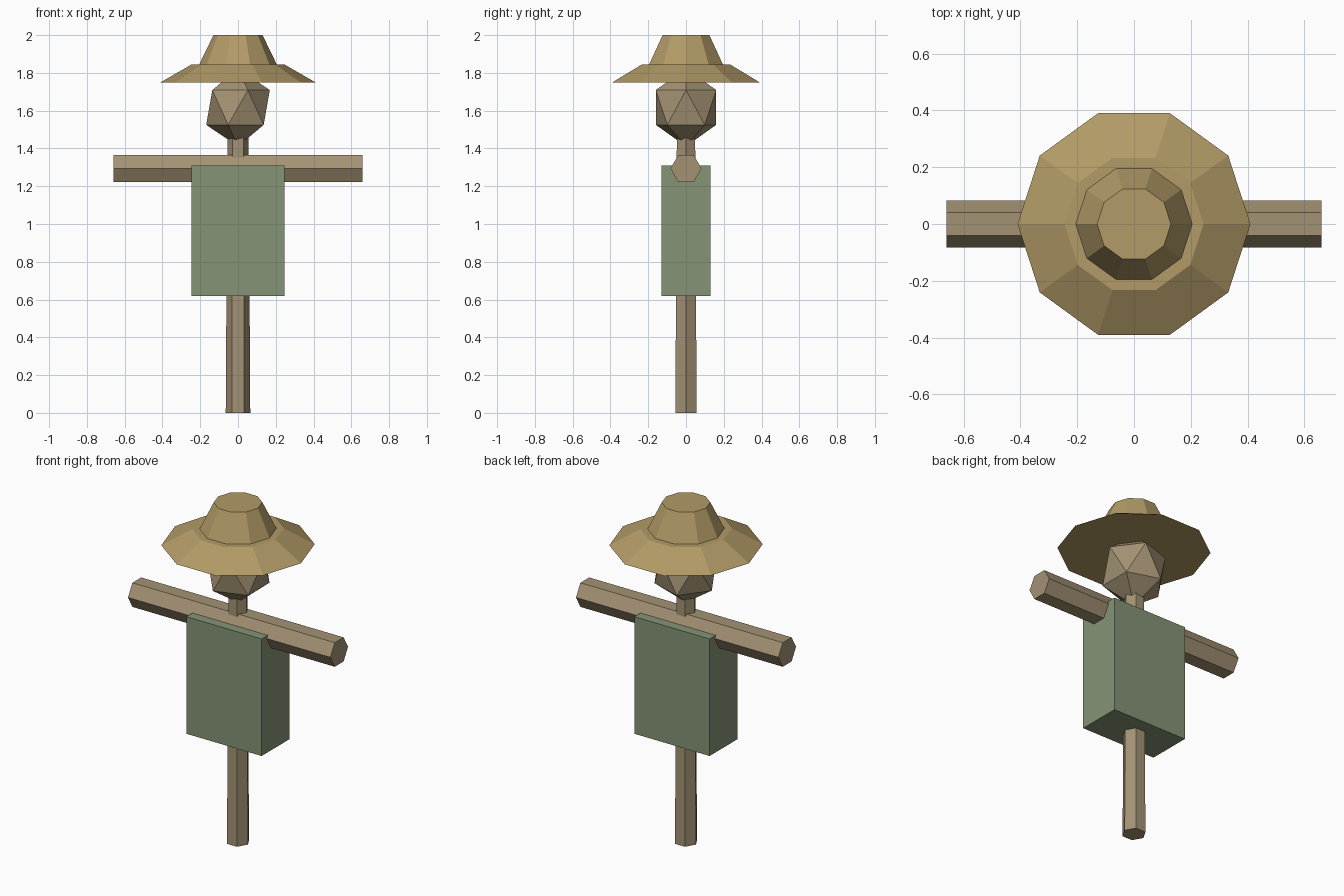
import bpy, bmesh, math
from mathutils import Matrix, Vector

if "Cube" in bpy.data.objects:
    bpy.data.objects.remove(bpy.data.objects["Cube"])


def material(name, rgb):
    m = bpy.data.materials.new(name)
    m.diffuse_color = (*rgb, 1)
    m.use_nodes = True
    m.node_tree.nodes["Principled BSDF"].inputs["Base Color"].default_value = m.diffuse_color
    return m


WOOD = material("weathered wood", (0.37, 0.29, 0.175))
STRAW = material("straw", (0.445, 0.325, 0.135))
CLOTH = material("sage cloth", (0.235, 0.295, 0.18))


def add_object(name, bm, mat):
    bmesh.ops.recalc_face_normals(bm, faces=bm.faces[:])
    me = bpy.data.meshes.new(name)
    bm.to_mesh(me)
    bm.free()
    me.materials.append(mat)
    ob = bpy.data.objects.new(name, me)
    bpy.context.collection.objects.link(ob)
    return ob


def frustum(name, sides, r0, z0, r1, z1, mat, matrix=Matrix()):
    """Closed tapered prism along z with a corner on +x."""
    bm = bmesh.new()
    rings = []
    for r, z in ((r0, z0), (r1, z1)):
        rings.append([bm.verts.new(matrix @ Vector((
            r * math.cos(math.tau * i / sides),
            r * math.sin(math.tau * i / sides), z))) for i in range(sides)])
    lo, hi = rings
    for i in range(sides):
        j = (i + 1) % sides
        bm.faces.new((lo[i], lo[j], hi[j], hi[i]))
    bm.faces.new(lo[::-1])
    bm.faces.new(hi)
    return add_object(name, bm, mat)


# Upright post, tapering up into the neck
frustum("post", 6, 0.065, 0.0, 0.056, 1.48, WOOD)

# Cross bar for the arms: z axis turned onto x, corners facing front and back
turn = Matrix(((0, 0, 1, 0), (1, 0, 0, 0), (0, 1, 0, 1.294), (0, 0, 0, 1)))
frustum("arm_bar", 6, 0.082, -0.66, 0.082, 0.66, WOOD, turn)

# Boxy shirt
bm = bmesh.new()
bmesh.ops.create_cube(bm, size=1, matrix=Matrix.Translation((0, 0, 0.965))
                      @ Matrix.Diagonal((0.49, 0.26, 0.69, 1)))
add_object("shirt", bm, CLOTH)

# Faceted head, slightly taller than wide
bm = bmesh.new()
bmesh.ops.create_icosphere(bm, subdivisions=1, radius=1,
                           matrix=Matrix.Translation((0, 0, 1.617))
                           @ Matrix.Diagonal((0.188, 0.188, 0.206, 1)))
add_object("head", bm, WOOD)

# Straw hat: sloping brim and crown
frustum("hat_brim", 10, 0.41, 1.75, 0.245, 1.845, STRAW)
frustum("hat_crown", 10, 0.21, 1.835, 0.13, 2.0, STRAW)
